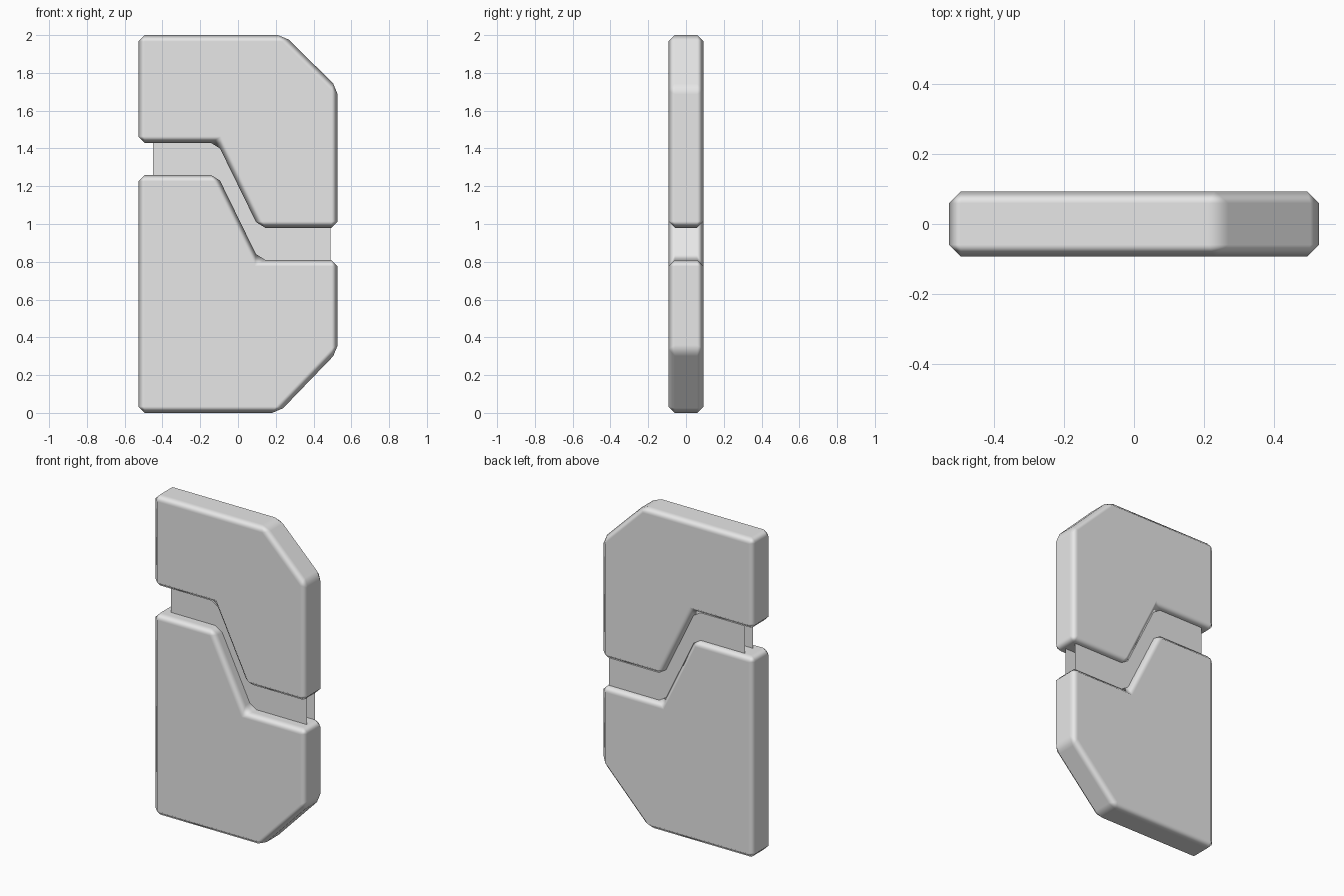
import bpy
import bmesh

cube = bpy.data.objects.get("Cube")
if cube:
    bpy.data.objects.remove(cube, do_unlink=True)

GREY = (0.8, 0.8, 0.8, 1)
grey = bpy.data.materials.new("light_grey")
grey.use_nodes = True
grey.diffuse_color = GREY
grey.node_tree.nodes["Principled BSDF"].inputs["Base Color"].default_value = GREY


def plate(name, outline, front, back, open_ends=False):
    """Extrude an x-z outline from front to back along y."""
    bm = bmesh.new()
    face = bm.faces.new([bm.verts.new((x, front, z)) for x, z in outline])
    ext = bmesh.ops.extrude_face_region(bm, geom=[face], use_keep_orig=True)
    for v in ext["geom"]:
        if isinstance(v, bmesh.types.BMVert):
            v.co.y = back
    bmesh.ops.recalc_face_normals(bm, faces=bm.faces[:])
    if open_ends:
        ends = [f for f in bm.faces if abs(f.normal.x) > 0.9]
        bmesh.ops.delete(bm, geom=ends, context="FACES_ONLY")
    mesh = bpy.data.meshes.new(name)
    bm.to_mesh(mesh)
    bm.free()
    mesh.materials.append(grey)
    obj = bpy.data.objects.new(name, mesh)
    bpy.context.collection.objects.link(obj)
    return obj


def soften(obj):
    """Chamfer every edge and keep the large faces flat under smooth shading."""
    for p in obj.data.polygons:
        p.use_smooth = True
    bevel = obj.modifiers.new("chamfer", "BEVEL")
    bevel.width = 0.034
    bevel.segments = 1
    bevel.limit_method = "ANGLE"
    bevel.angle_limit = 0.4
    bevel.harden_normals = True


W, D = 0.528, 0.093

# Upper plate with one cut corner and a stepped lower edge
soften(plate("upper_plate", [
    (-W, 1.43), (-0.11, 1.43), (0.11, 0.98), (W, 0.98),
    (W, 1.72), (0.245, 2), (-W, 2)], -D, D))

# Lower plate with one cut corner and a stepped upper edge
soften(plate("lower_plate", [
    (-W, 0), (0.215, 0), (W, 0.325), (W, 0.81),
    (0.11, 0.81), (-0.11, 1.26), (-W, 1.26)], -D, D))

# Recessed hollow core joining the two plates across the gap
plate("inner_core", [(-0.45, 0.6), (0.49, 0.6), (0.49, 1.6), (-0.45, 1.6)],
      -0.02, 0.06, open_ends=True)
